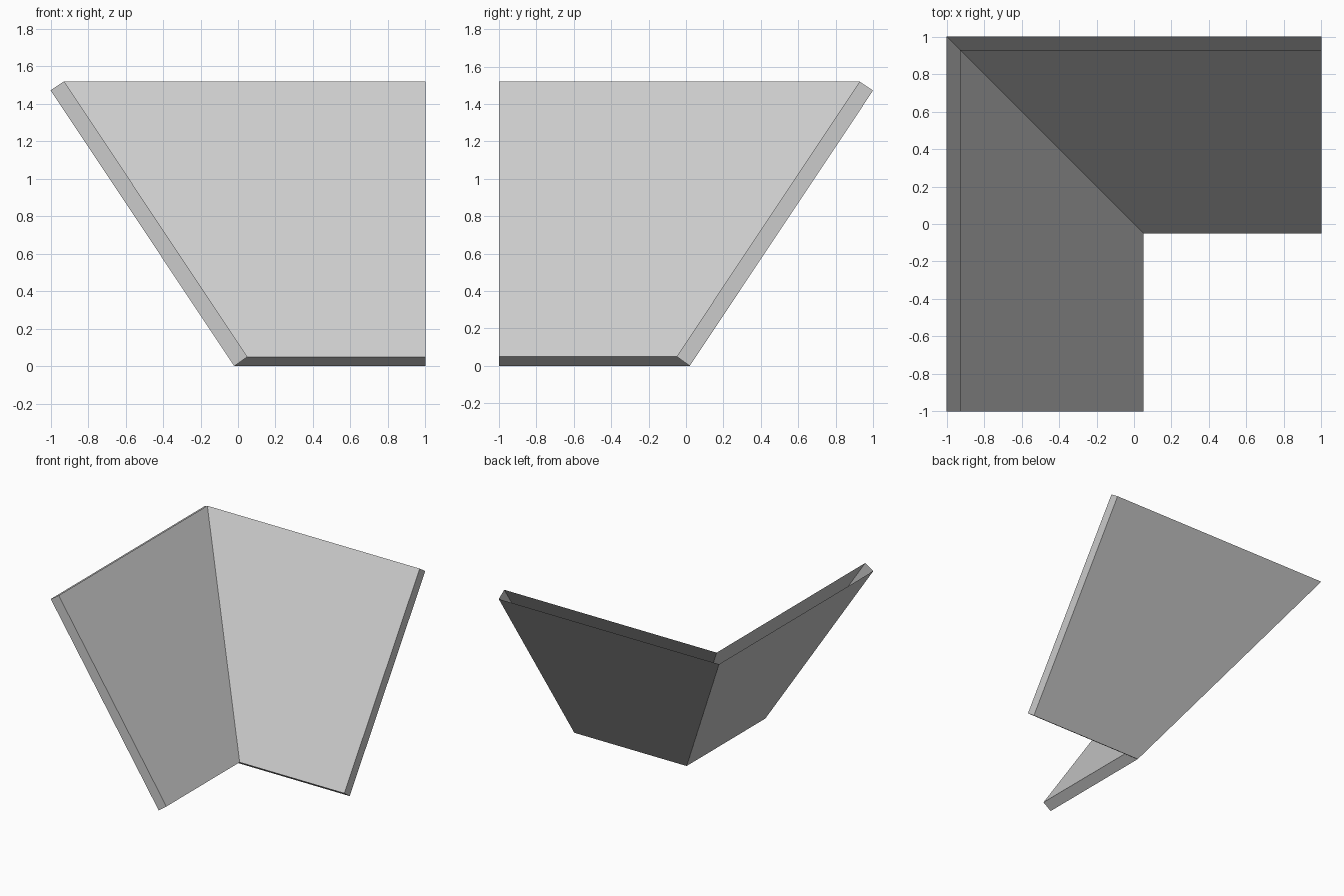
import bpy, bmesh

if "Cube" in bpy.data.objects:
    bpy.data.objects.remove(bpy.data.objects["Cube"])

# Wall cross-section (sideways offset, height): open along the top
profile = [(-0.928, 1.52), (0.05, 0.05), (-0.02, 0.0), (-1.0, 1.472)]

bm = bmesh.new()

# Sweep the profile: front end, mitred corner on y = -x, right end
sections = [
    [bm.verts.new((o, -1, z)) for o, z in profile],
    [bm.verts.new((o, -o, z)) for o, z in profile],
    [bm.verts.new((1, -o, z)) for o, z in profile],
]

# Inner skin, lower edge and outer skin of both wings
for a, b in zip(sections, sections[1:]):
    for i in range(3):
        bm.faces.new((a[i], a[i + 1], b[i + 1], b[i]))

# End caps
bm.faces.new(sections[0][::-1])
bm.faces.new(sections[-1])

bmesh.ops.recalc_face_normals(bm, faces=bm.faces)
inner = next(f for f in bm.faces if sections[0][0] in f.verts and sections[1][1] in f.verts)
if inner.normal.x < 0:
    bmesh.ops.reverse_faces(bm, faces=bm.faces)

mesh = bpy.data.meshes.new("sloped_corner_wall")
bm.to_mesh(mesh)
bm.free()
wall = bpy.data.objects.new("sloped_corner_wall", mesh)
bpy.context.collection.objects.link(wall)
